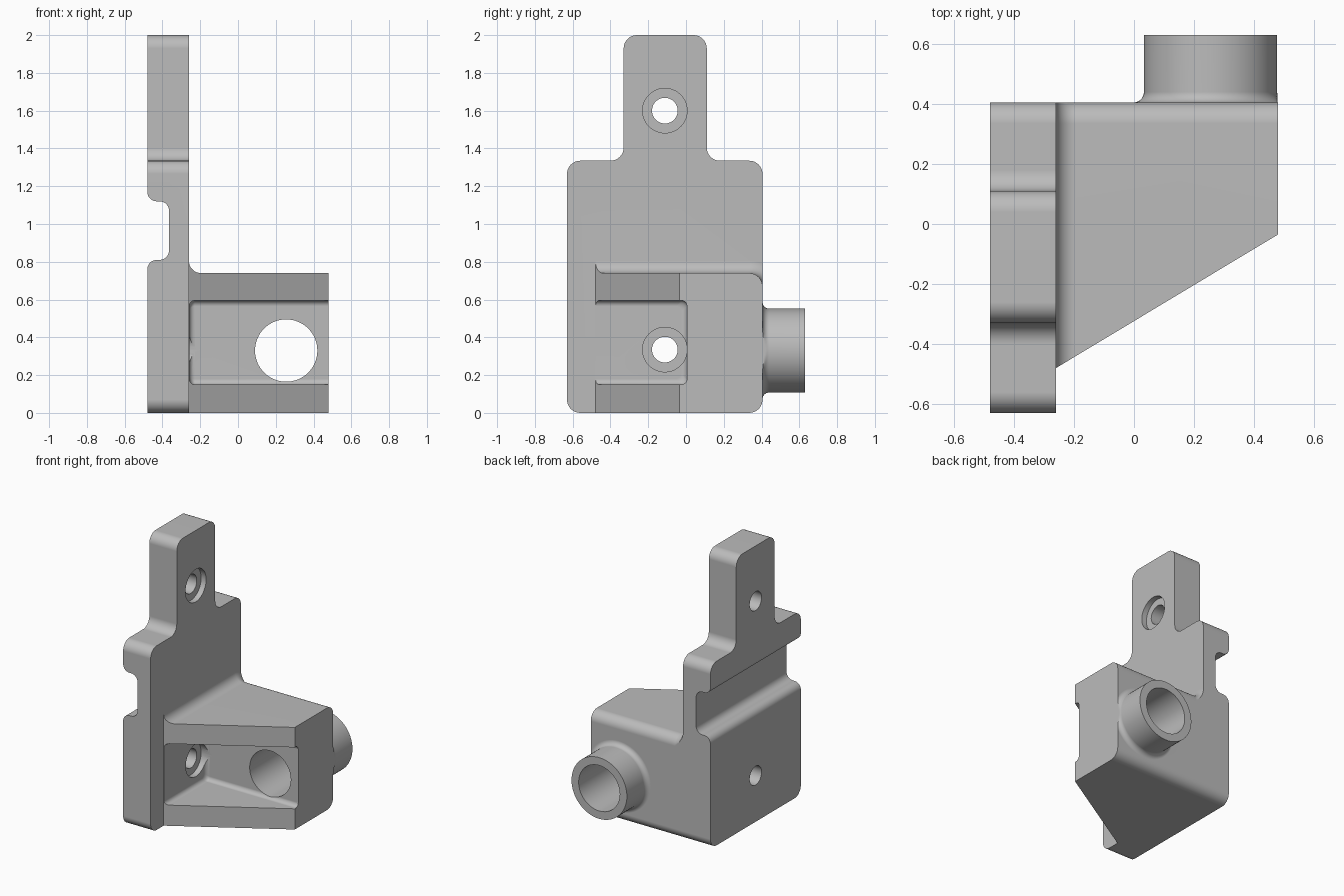
import bpy, bmesh
from math import sin, cos, acos, pi, radians
from mathutils import Matrix

if "Cube" in bpy.data.objects:
    bpy.data.objects.remove(bpy.data.objects["Cube"])

N = 8  # segments per rounded quarter


def make_object(name, bm):
    bmesh.ops.recalc_face_normals(bm, faces=bm.faces[:])
    mesh = bpy.data.meshes.new(name)
    bm.to_mesh(mesh)
    bm.free()
    obj = bpy.data.objects.new(name, mesh)
    bpy.context.collection.objects.link(obj)
    return obj


def loft(name, rings, capped=True):
    """Skin a list of closed rings that have equal point counts."""
    bm = bmesh.new()
    rows = [[bm.verts.new(p) for p in ring] for ring in rings]
    n = len(rows[0])
    for a, b in zip(rows, rows[1:]):
        for i in range(n):
            j = (i + 1) % n
            bm.faces.new((a[i], a[j], b[j], b[i]))
    if capped:
        bm.faces.new(rows[0])
        bm.faces.new(rows[-1])
    return make_object(name, bm)


def rounded(corners):
    """Round the right-angled corners (u, v, radius) of a closed outline."""
    pts = []
    for i, (u, v, r) in enumerate(corners):
        pu, pv, _ = corners[i - 1]
        nu, nv, _ = corners[(i + 1) % len(corners)]
        if r == 0:
            pts.append((u, v))
            continue
        lp = abs(pu - u) + abs(pv - v)
        ln = abs(nu - u) + abs(nv - v)
        a = ((pu - u) / lp * r, (pv - v) / lp * r)
        b = ((nu - u) / ln * r, (nv - v) / ln * r)
        for k in range(N + 1):
            t = pi / 2 * k / N
            s, c = 1 - sin(t), 1 - cos(t)
            pts.append((u + a[0] * s + b[0] * c, v + a[1] * s + b[1] * c))
    return pts


def cylinder(name, axis, radius, centre, length, segments=64):
    bm = bmesh.new()
    turn = Matrix.Rotation(pi / 2, 4, 'Y' if axis == 'X' else 'X')
    bmesh.ops.create_cone(bm, cap_ends=True, segments=segments, radius1=radius,
                          radius2=radius, depth=length,
                          matrix=Matrix.Translation(centre) @ turn)
    return make_object(name, bm)


def combine(target, tool, operation):
    mod = target.modifiers.new("combine", 'BOOLEAN')
    mod.operation, mod.object, mod.solver = operation, tool, 'EXACT'
    bpy.context.view_layer.objects.active = target
    bpy.ops.object.modifier_apply(modifier=mod.name)
    bpy.data.objects.remove(tool)


XL, XP, XR = -0.48, -0.26, 0.48   # plate back, plate face, block end
YB, R = 0.405, 0.07               # back plane, corner radius

# Upright mounting plate with a narrow tab
outline = rounded([(-0.63, 0, R), (YB, 0, R), (YB, 1.335, R), (0.11, 1.335, R),
                   (0.11, 2, R), (-0.33, 2, R), (-0.33, 1.335, R), (-0.63, 1.335, R)])
plate = loft("bracket", [[(x, y, z) for y, z in outline] for x in (XL, XP)])

# Cross groove in the plate's outer side, with soft lips
g = 0.05
groove_outline = [(-0.6, 0.81 - g), (-0.6, 1.12 + g)]
groove_outline += [(XL + g - g * cos(t), 1.12 + g - g * sin(t))
                   for t in [pi / 2 * k / N for k in range(N + 1)]]
groove_outline += rounded([(XL + g, 1.12, 0), (-0.365, 1.12, g),
                           (-0.365, 0.81, g), (XL + g, 0.81, 0)])[1:-1]
groove_outline += [(XL + g - g * sin(t), 0.81 - g + g * cos(t))
                   for t in [pi / 2 * k / N for k in range(N + 1)]]
groove = loft("groove_cutter", [[(x, y, z) for x, z in groove_outline] for y in (-1, 1)])
combine(plate, groove, 'DIFFERENCE')

# Side block: slanted front, rounded back edges, fillet flaring into the plate
F = 0.065


def block_ring(x, d):
    front = -0.48 + (x - XP) * 0.6014
    ring = [(x, front, 0)]
    for k in range(N + 1):
        t = -pi / 2 + pi / 2 * k / N
        ring.append((x, YB - R + R * cos(t), R + R * sin(t)))
    start = acos(R / (R + d))
    for k in range(N + 1):
        t = start + (pi / 2 - start) * k / N
        ring.append((x, YB - R + (R + d) * cos(t), 0.74 - R + (R + d) * sin(t)))
    return ring + [(x, front, 0.74 + d)]


rings = [block_ring(XP - 0.01, F)]
for k in range(N + 1):
    t = pi / 2 * (1 - k / N)
    rings.append(block_ring(XP + F - F * sin(t), F - F * cos(t)))
rings.append(block_ring(XR, 0))
block = loft("block", rings)

# Pocket through the block's front, with filleted inner edges
P = 0.03


def pocket_ring(x, d):
    return [(x, y, z) for y, z in rounded([
        (-1, 0.15 + d, 0), (0.005 - d, 0.15 + d, P),
        (0.005 - d, 0.595 - d, P), (-1, 0.595 - d, 0)])]


rings = []
for k in range(N + 1):
    t = pi / 2 * (1 - k / N)
    rings.append(pocket_ring(XP + 0.002 + P - P * sin(t), P - P * cos(t)))
rings.append(pocket_ring(0.6, 0))
combine(block, loft("pocket_cutter", rings), 'DIFFERENCE')
combine(plate, block, 'UNION')

# Round boss on the back, with a fillet at its foot
CX, CZ, BR, BF = 0.255, 0.33, 0.222, 0.035
profile = [(BR + BF, YB - 0.03)]
for k in range(N + 1):
    t = pi / 2 * k / N
    profile.append((BR + BF - BF * sin(t), YB + BF - BF * cos(t)))
profile.append((BR, 0.63))
boss = loft("boss", [[(min(CX + r * cos(2 * pi * i / 64), XR - 0.001), y,
                       CZ + r * sin(2 * pi * i / 64)) for i in range(64)]
                     for r, y in profile])
combine(plate, boss, 'UNION')
combine(plate, cylinder("bore_cutter", 'Y', 0.165, (CX, 0.35, CZ), 0.9), 'DIFFERENCE')

# Two counterbored screw holes
for z in (0.335, 1.6):
    combine(plate, cylinder("counterbore_cutter", 'X', 0.118, (-0.25, -0.112, z), 0.1, 48),
            'DIFFERENCE')
    combine(plate, cylinder("screw_cutter", 'X', 0.068, (-0.4, -0.112, z), 0.4, 48),
            'DIFFERENCE')

# Grey finish and smooth fillets
grey = bpy.data.materials.new("grey")
grey.diffuse_color = (0.5, 0.5, 0.5, 1)
grey.use_nodes = True
grey.node_tree.nodes["Principled BSDF"].inputs["Base Color"].default_value = grey.diffuse_color
plate.data.materials.clear()
plate.data.materials.append(grey)
for face in plate.data.polygons:
    face.material_index = 0
bpy.ops.object.select_all(action='DESELECT')
plate.select_set(True)
bpy.context.view_layer.objects.active = plate
bpy.ops.object.shade_smooth_by_angle(angle=radians(30))
normals = plate.modifiers.new("even_normals", 'WEIGHTED_NORMAL')
normals.keep_sharp = True
